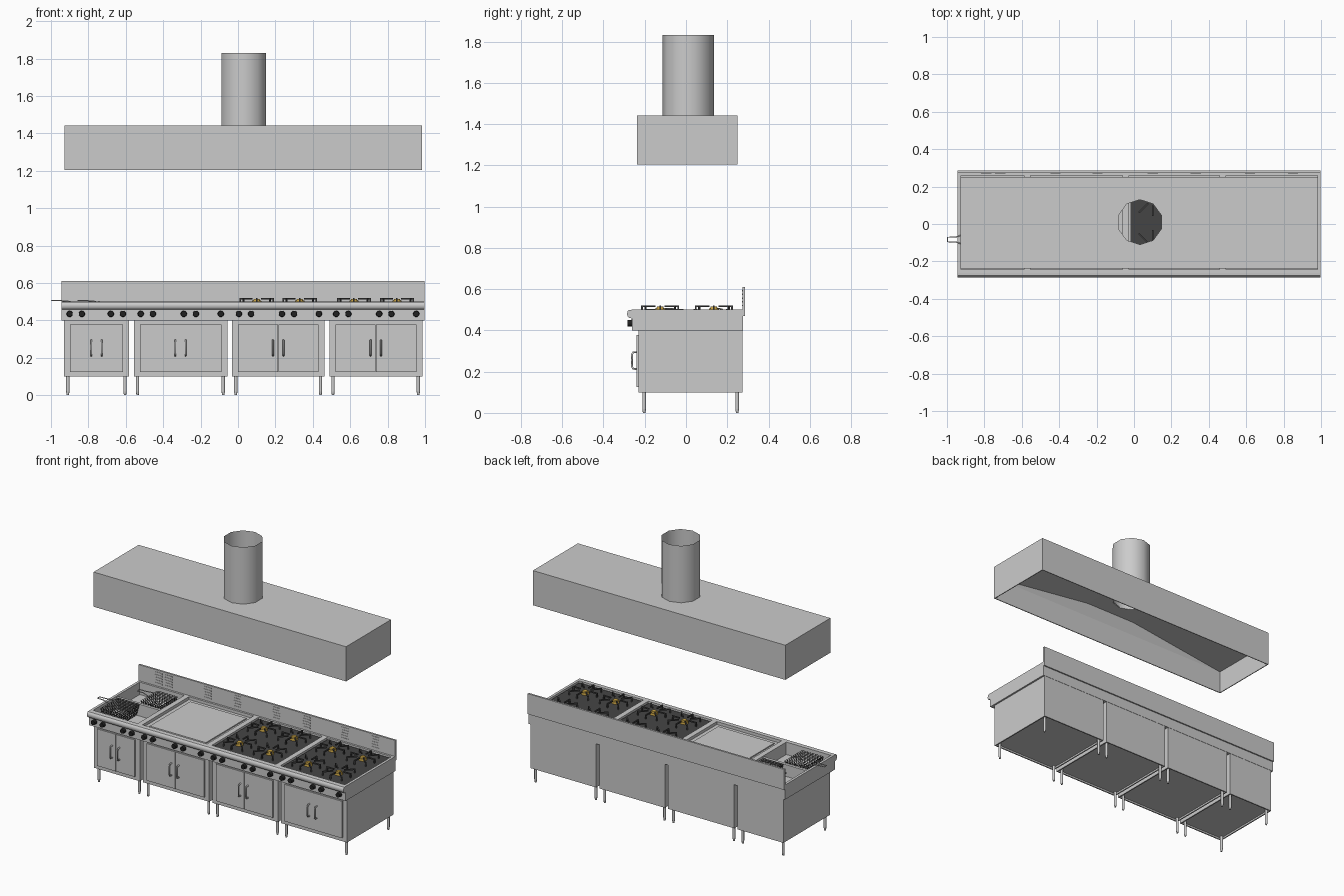
import bpy, bmesh, math
from mathutils import Matrix, Vector

if "Cube" in bpy.data.objects:
    bpy.data.objects.remove(bpy.data.objects["Cube"])


def material(name, color):
    m = bpy.data.materials.new(name)
    m.diffuse_color = (*color, 1)
    m.use_nodes = True
    m.node_tree.nodes["Principled BSDF"].inputs["Base Color"].default_value = m.diffuse_color
    return m


BLACK = material("black_plastic", (0.015, 0.015, 0.015))
IRON = material("cast_iron", (0.06, 0.06, 0.06))
BRASS = material("brass", (0.6, 0.38, 0.06))


def finish(bm, name, mat=None, smooth=0):
    me = bpy.data.meshes.new(name)
    bmesh.ops.recalc_face_normals(bm, faces=bm.faces[:])
    bm.to_mesh(me)
    bm.free()
    ob = bpy.data.objects.new(name, me)
    bpy.context.collection.objects.link(ob)
    if mat:
        me.materials.append(mat)
    if smooth:
        bpy.ops.object.select_all(action='DESELECT')
        ob.select_set(True)
        bpy.context.view_layer.objects.active = ob
        bpy.ops.object.shade_smooth_by_angle(angle=math.radians(smooth))
    return ob


def box(bm, x, y, z):
    """Box from (min, max) pairs."""
    lo, hi = Vector((x[0], y[0], z[0])), Vector((x[1], y[1], z[1]))
    bmesh.ops.create_cube(bm, size=1, matrix=Matrix.Translation((lo + hi) / 2)
                          @ Matrix.Diagonal((*(hi - lo), 1)))


def cyl(bm, c, r1, r2, h, seg=12, axis='Z', caps=True):
    rot = Matrix.Rotation(math.pi / 2, 4, 'X') if axis == 'Y' else Matrix()
    bmesh.ops.create_cone(bm, cap_ends=caps, segments=seg, radius1=r1, radius2=r2,
                          depth=h, matrix=Matrix.Translation(c) @ rot)


def recess(bm, up, inset, depth):
    """Inset the top or bottom face and push it inwards."""
    bm.normal_update()
    f = next(f for f in bm.faces if f.normal.z * up > 0.9)
    bmesh.ops.inset_region(bm, faces=[f], thickness=inset)
    f2 = bmesh.ops.extrude_face_region(bm, geom=[f])['geom']
    bmesh.ops.delete(bm, geom=[f], context='FACES_ONLY')
    verts = [v for v in f2 if isinstance(v, bmesh.types.BMVert)]
    bmesh.ops.translate(bm, verts=verts, vec=(0, 0, -up * depth))
    return verts


def tube(name, pts, r, cyclic=False):
    cu = bpy.data.curves.new(name, 'CURVE')
    cu.dimensions = '3D'
    cu.bevel_depth, cu.bevel_resolution, cu.use_fill_caps = r, 1, True
    s = cu.splines.new('POLY')
    s.points.add(len(pts) - 1)
    for p, co in zip(s.points, pts):
        p.co = (*co, 1)
    s.use_cyclic_u = cyclic
    ob = bpy.data.objects.new(name, cu)
    bpy.context.collection.objects.link(ob)


def cabinet(name, x0, x1, depth, knobs, vents):
    b0, b1, mid = x0 + 0.013, x1 - 0.012, (x0 + x1) / 2
    # cupboard body with hollow underside
    bm = bmesh.new()
    box(bm, (b0, b1), (-0.23, 0.275), (0.1, 0.4))
    recess(bm, -1, 0.012, 0.012)
    finish(bm, name + "_body")
    # worktop with sunken middle
    bm = bmesh.new()
    box(bm, (x0, x1), (-0.262, 0.277), (0.4, 0.5))
    recess(bm, 1, 0.025, depth)
    finish(bm, name + "_worktop")
    # rounded front lip
    bm = bmesh.new()
    prof = [(-0.262, 0.5), (-0.276, 0.499), (-0.283, 0.492), (-0.286, 0.48),
            (-0.283, 0.467), (-0.276, 0.46), (-0.262, 0.458)]
    f = bm.faces.new([bm.verts.new((x0, y, z)) for y, z in prof])
    ext = bmesh.ops.extrude_face_region(bm, geom=[f])['geom']
    bmesh.ops.translate(bm, vec=(x1 - x0, 0, 0),
                        verts=[v for v in ext if isinstance(v, bmesh.types.BMVert)])
    finish(bm, name + "_front_lip", smooth=40)
    # backsplash and vent slats
    bm = bmesh.new()
    box(bm, (x0, x1), (0.273, 0.286), (0.47, 0.61))
    finish(bm, name + "_backsplash")
    bm = bmesh.new()
    for v in vents:
        for i in range(5):
            z = 0.517 + i * 0.018
            box(bm, (v - 0.027, v + 0.027), (0.2705, 0.274), (z, z + 0.007))
    finish(bm, name + "_vent_slats")
    # pair of doors with bow handles
    bm = bmesh.new()
    box(bm, (b0 + 0.032, mid - 0.001), (-0.24, -0.229), (0.125, 0.378))
    box(bm, (mid + 0.001, b1 - 0.032), (-0.24, -0.229), (0.125, 0.378))
    finish(bm, name + "_doors")
    for s in (-1, 1):
        x = mid + s * 0.028
        tube(name + "_door_handle",
             [(x, -0.238, 0.212), (x, -0.256, 0.214), (x, -0.262, 0.224),
              (x, -0.262, 0.283), (x, -0.256, 0.293), (x, -0.238, 0.295)], 0.005)
    # control knobs
    bm = bmesh.new()
    for k in knobs:
        cyl(bm, (k, -0.272, 0.435), 0.017, 0.015, 0.024, 14, 'Y')
    finish(bm, name + "_knobs", BLACK, 40)
    # legs with tapered feet
    bm = bmesh.new()
    for x in (b0 + 0.02, b1 - 0.022):
        for y in (-0.203, 0.248):
            cyl(bm, (x, y, 0.066), 0.009, 0.009, 0.092)
            cyl(bm, (x, y, 0.01), 0.006, 0.009, 0.02)
    finish(bm, name + "_legs", smooth=40)


def burners(name, x0, x1):
    xs, ys = (x0 + 0.145, x0 + 0.375), (-0.125, 0.135)
    # dark spill tray
    bm = bmesh.new()
    box(bm, (x0 + 0.026, x1 - 0.026), (-0.236, 0.251), (0.484, 0.492))
    finish(bm, name + "_spill_tray", IRON)
    caps, grate = bmesh.new(), bmesh.new()
    for x in xs:
        for y in ys:
            cyl(caps, (x, y, 0.499), 0.026, 0.024, 0.016, 16)
            cyl(caps, (x, y, 0.511), 0.018, 0.015, 0.008, 16)
            # star of bars with bent-down ends
            for i in range(8):
                m = Matrix.Translation((x, y, 0)) @ Matrix.Rotation(i * math.pi / 4, 4, 'Z')
                end = 0.092 if i % 2 == 0 else 0.105
                for a, b, z0, z1 in ((0.035, end, 0.513, 0.521), (end - 0.008, end, 0.49, 0.513)):
                    bmesh.ops.create_cube(
                        grate, size=1,
                        matrix=m @ Matrix.Translation(((a + b) / 2, 0, (z0 + z1) / 2))
                        @ Matrix.Diagonal((b - a, 0.008, z1 - z0, 1)))
    finish(caps, name + "_burner_caps", BRASS, 40)
    finish(grate, name + "_grates", IRON)


def basket(name, x, y, z):
    # wire mesh basket, open on top
    bm = bmesh.new()
    box(bm, x, y, z)
    bmesh.ops.subdivide_edges(bm, edges=bm.edges[:], cuts=7, use_grid_fill=True)
    bmesh.ops.delete(bm, context='FACES', geom=[
        f for f in bm.faces if all(v.co.z > z[1] - 1e-4 for v in f.verts)])
    for v in bm.verts:
        t = 0.85 + 0.15 * (v.co.z - z[0]) / (z[1] - z[0])
        v.co.x = sum(x) / 2 + (v.co.x - sum(x) / 2) * t
        v.co.y = sum(y) / 2 + (v.co.y - sum(y) / 2) * t
    ob = finish(bm, name, IRON)
    w = ob.modifiers.new("wire", 'WIREFRAME')
    w.thickness = 0.004
    # looped wire handle
    c, h = sum(y) / 2 + 0.022, z[1]
    tube(name + "_handle", [(x[0], c + 0.03, h), (x[0] - 0.05, c + 0.014, h + 0.004),
                            (x[0] - 0.097, c + 0.012, h + 0.004),
                            (x[0] - 0.097, c - 0.012, h + 0.004),
                            (x[0] - 0.05, c - 0.014, h + 0.004), (x[0], c - 0.03, h)], 0.003)


def knob_row(x0):
    return [x0 + d for d in (0.05, 0.115, 0.28, 0.345, 0.478)]


# four cooking units
cabinet("fryer", -0.943, -0.57, 0.085, [-0.9, -0.835, -0.68, -0.615], [-0.79, -0.715])
cabinet("griddle", -0.57, -0.045, 0.02, knob_row(-0.57), [-0.42, -0.195])
cabinet("left_range", -0.045, 0.475, 0.014, knob_row(-0.045), [0.1, 0.33])
cabinet("right_range", 0.475, 0.998, 0.014, knob_row(0.475), [0.62, 0.85])
burners("left_range", -0.045, 0.475)
burners("right_range", 0.475, 0.998)

# griddle plate
bm = bmesh.new()
box(bm, (-0.52, -0.095), (-0.212, 0.227), (0.478, 0.488))
finish(bm, "griddle_plate")

# fryer basin divider and baskets
bm = bmesh.new()
box(bm, (-0.92, -0.593), (0.0, 0.02), (0.41, 0.495))
finish(bm, "fryer_divider")
basket("front_basket", (-0.9, -0.74), (-0.2, -0.01), (0.43, 0.502))
basket("back_basket", (-0.76, -0.61), (0.035, 0.215), (0.43, 0.502))

# extractor hood: vertical skirt, then sloping ceiling up to the duct
bm = bmesh.new()
box(bm, (-0.927, 0.984), (-0.237, 0.25), (1.205, 1.442))
top = recess(bm, -1, 0.008, 0.155)
f = next(f for f in bm.faces if all(v in top for v in f.verts))
ext = bmesh.ops.extrude_face_region(bm, geom=[f])['geom']
bmesh.ops.delete(bm, geom=[f], context='FACES_ONLY')
for v in (v for v in ext if isinstance(v, bmesh.types.BMVert)):
    v.co = (0.225 if v.co.x > 0 else -0.16, 0.215 if v.co.y > 0 else -0.2, 1.434)
hood = finish(bm, "extractor_hood")

# duct hole cutter
bm = bmesh.new()
cyl(bm, (0.032, 0.01, 1.45), 0.12, 0.12, 0.1, 10)
cutter = finish(bm, "duct_hole_cutter")
cutter.hide_render = True
cutter.hide_viewport = True
cut = hood.modifiers.new("duct_hole", 'BOOLEAN')
cut.operation, cut.object, cut.solver = 'DIFFERENCE', cutter, 'EXACT'

# open exhaust duct
bm = bmesh.new()
cyl(bm, (0.032, 0.01, 1.633), 0.125, 0.125, 0.396, 10, caps=False)
finish(bm, "exhaust_duct", smooth=40)
